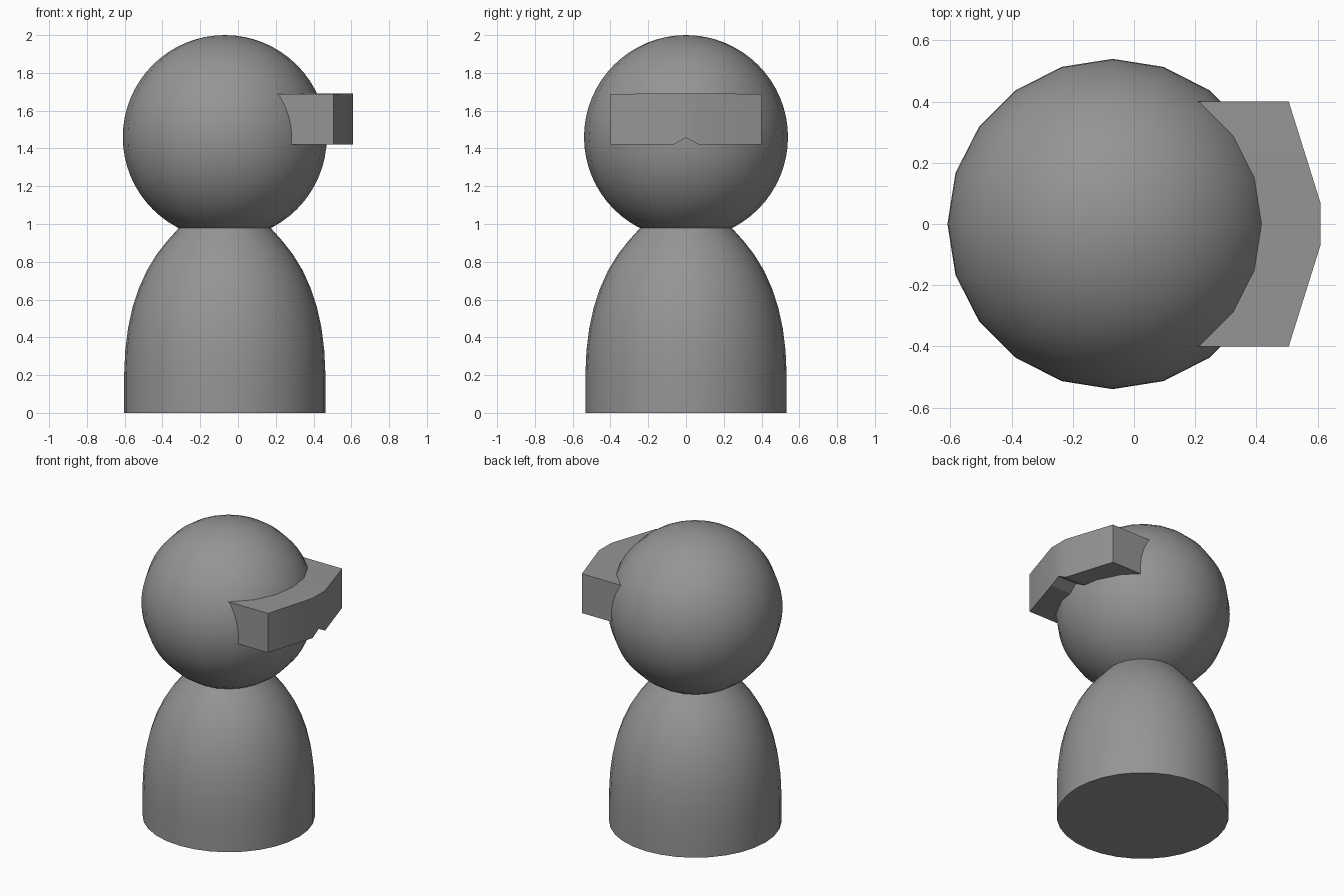
import bpy, bmesh, math

if "Cube" in bpy.data.objects:
    bpy.data.objects.remove(bpy.data.objects["Cube"])

CX = -0.07  # axis of the head and body

# Dark grey used by every part
grey = bpy.data.materials.new("dark_grey")
grey.diffuse_color = (0.3, 0.3, 0.3, 1)
grey.use_nodes = True
grey.node_tree.nodes["Principled BSDF"].inputs["Base Color"].default_value = grey.diffuse_color


def make_object(name, bm, smooth_angle):
    bmesh.ops.recalc_face_normals(bm, faces=bm.faces)
    mesh = bpy.data.meshes.new(name)
    bm.to_mesh(mesh)
    bm.free()
    mesh.materials.append(grey)
    obj = bpy.data.objects.new(name, mesh)
    bpy.context.collection.objects.link(obj)
    bpy.ops.object.select_all(action='DESELECT')
    obj.select_set(True)
    bpy.context.view_layer.objects.active = obj
    bpy.ops.object.shade_smooth_by_angle(angle=math.radians(smooth_angle))
    return obj


# Head: smooth-shaded ball with 20 sides
bm = bmesh.new()
bmesh.ops.create_uvsphere(bm, u_segments=20, v_segments=32, radius=0.54)
bmesh.ops.translate(bm, verts=bm.verts, vec=(CX, 0, 1.46))
make_object("head", bm, 40)

# Body: turned bell profile (radius, height), capped at both ends
profile = [(0.533, 0), (0.533, 0.2), (0.527, 0.33), (0.512, 0.45), (0.488, 0.56),
           (0.455, 0.66), (0.412, 0.755), (0.36, 0.84), (0.305, 0.91), (0.242, 0.98)]
SIDES = 32
bm = bmesh.new()
rings = []
for r, z in profile:
    angles = [2 * math.pi * i / SIDES for i in range(SIDES)]
    rings.append([bm.verts.new((CX + r * math.cos(a), r * math.sin(a), z)) for a in angles])
for low, high in zip(rings, rings[1:]):
    for i in range(SIDES):
        j = (i + 1) % SIDES
        bm.faces.new((low[i], low[j], high[j], high[i]))
bm.faces.new(rings[0])
bm.faces.new(rings[-1])
make_object("body", bm, 40)

# Visor: band lofted across y, with a nose notch underneath
# Each section: y, inner x, outer x, bottom z, top z
half = [(0.40, 0.15, 0.506, 1.42, 1.688), (0.068, 0.33, 0.61, 1.42, 1.692)]
sections = ([(-y, *rest) for y, *rest in half]
            + [(0, 0.35, 0.61, 1.457, 1.692)] + half[::-1])
bm = bmesh.new()
loops = []
for y, inner, outer, bottom, top in sections:
    corners = ((inner, bottom), (outer, bottom), (outer, top), (inner, top))
    loops.append([bm.verts.new((x, y, z)) for x, z in corners])
for a, b in zip(loops, loops[1:]):
    for i in range(4):
        j = (i + 1) % 4
        bm.faces.new((a[i], a[j], b[j], b[i]))
bm.faces.new(loops[0])
bm.faces.new(loops[-1])
make_object("visor", bm, 25)
